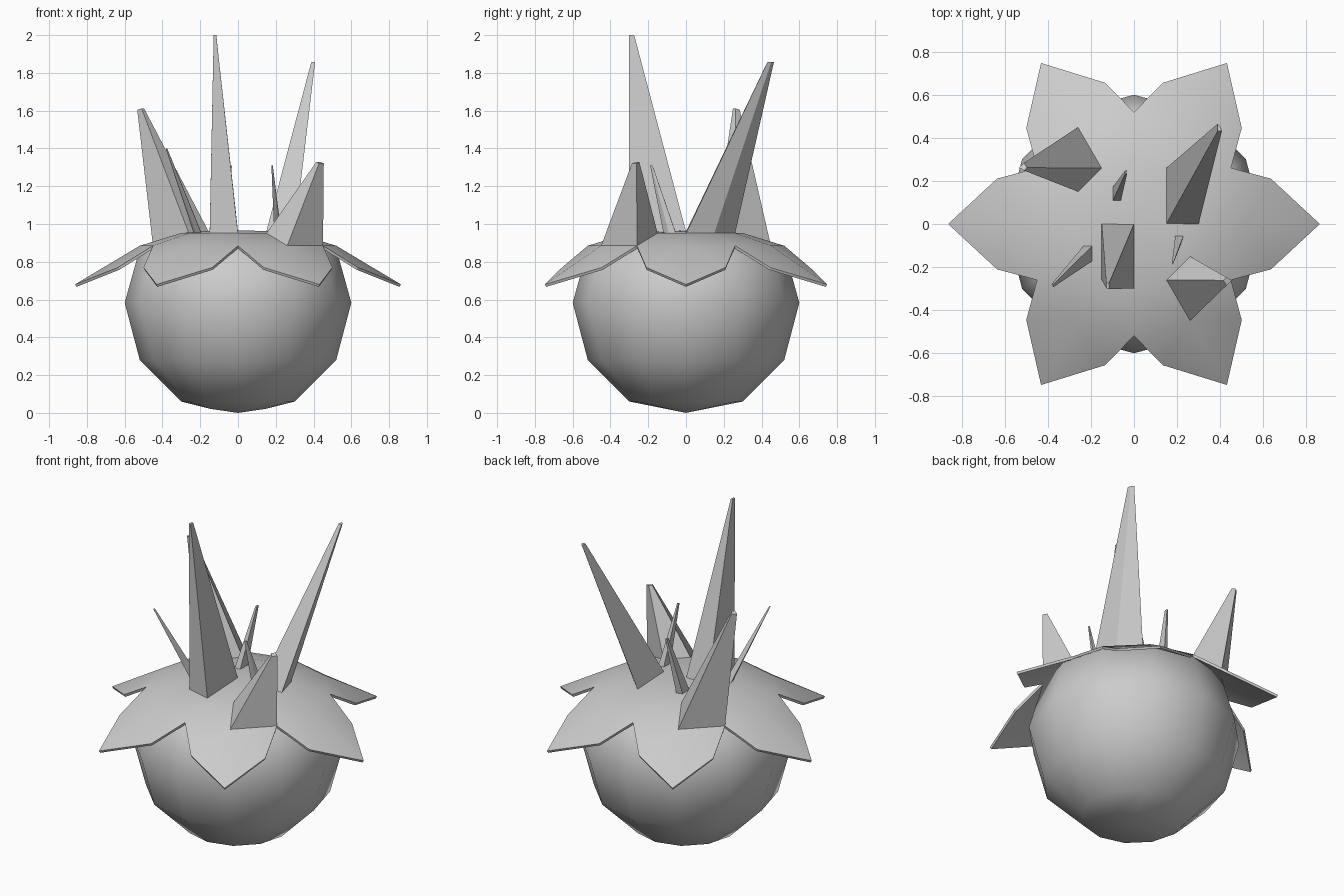
import bpy, bmesh, math
from mathutils import Vector

if "Cube" in bpy.data.objects:
    bpy.data.objects.remove(bpy.data.objects["Cube"])


def polar(r, deg, z):
    a = math.radians(deg)
    return Vector((r * math.cos(a), r * math.sin(a), z))


def finish(bm, name):
    mesh = bpy.data.meshes.new(name)
    bm.to_mesh(mesh)
    bm.free()
    obj = bpy.data.objects.new(name, mesh)
    bpy.context.collection.objects.link(obj)
    return obj


def ring(bm, r, z):
    return [bm.verts.new(polar(r, 30 * i, z)) for i in range(12)]


def bridge(bm, a, b):
    for i in range(12):
        j = (i + 1) % 12
        bm.faces.new((a[i], a[j], b[j], b[i]))


def grid_fill(bm, r, z_mid, z_side):
    # close a 12-sided ring with eight quads
    m, c, p = [bm.verts.new((x, 0, z))
               for x, z in ((-.15, z_side), (0, z_mid), (.15, z_side))]
    for s in (1, -1):
        q = [r[(s * i) % 12] for i in range(7)]
        for f in ((p, q[0], q[1], q[2]), (c, p, q[2], q[3]),
                  (m, c, q[3], q[4]), (m, q[4], q[5], q[6])):
            bm.faces.new(f)


# round body
bm = bmesh.new()
rings = [ring(bm, r, z) for r, z in
         ((.3, .06), (.52, .28), (.6, .583), (.52, .87), (.3, .93))]
for a, b in zip(rings, rings[1:]):
    bridge(bm, a, b)
grid_fill(bm, rings[0], 0, .022)
grid_fill(bm, rings[-1], .94, .938)
bmesh.ops.recalc_face_normals(bm, faces=bm.faces)
for f in bm.faces:
    f.smooth = True
finish(bm, "body")

# leaf cap with six drooping petals
bm = bmesh.new()
inner, outer = ring(bm, .3, .952), ring(bm, .52, .885)
bridge(bm, inner, outer)
grid_fill(bm, inner, .966, .963)
for k in range(6):
    a = 60 * k
    tip = bm.verts.new(polar(.863, a, .68))
    for s in (1, -1):
        shoulder = bm.verts.new(polar(.67, a + s * 18.3, .77))
        bm.faces.new((outer[2 * k], outer[(2 * k + s) % 12], shoulder, tip))
bm.normal_update()
for f in bm.faces:
    if f.normal.z < 0:
        f.normal_flip()
cap = finish(bm, "leaf_cap")
mod = cap.modifiers.new("thickness", "SOLIDIFY")
mod.thickness, mod.offset = .015, -1
bpy.context.view_layer.objects.active = cap
cap.select_set(True)
bpy.ops.object.modifier_apply(modifier=mod.name)
bpy.ops.object.shade_smooth_by_angle(angle=math.radians(20))


# spikes: a quad of the cap drawn out to a small tip
def spike(name, base, tip, taper):
    bm = bmesh.new()
    base = [Vector(p) for p in base]
    mid = sum(base, Vector()) / 4
    tip = Vector(tip)
    low = [bm.verts.new(p) for p in base]
    top = []
    for p in base:
        d = (p - mid) * taper
        top.append(bm.verts.new(tip + d))
    bm.faces.new(low)
    bm.faces.new(top)
    for i in range(4):
        j = (i + 1) % 4
        bm.faces.new((low[i], low[j], top[j], top[i]))
    bmesh.ops.recalc_face_normals(bm, faces=bm.faces)
    finish(bm, name)


def centre_quad(sx, sy):
    return [Vector((0, 0, .96)), Vector((sx * .15, 0, .96)),
            Vector((sx * .15, sy * .26, .95)), Vector((0, sy * .3, .95))]


def corner_quad(sx, sy):
    return [Vector((sx * x, sy * y, z)) for x, y, z in
            ((.15, 0, .96), (.3, 0, .95), (.26, .15, .95), (.15, .26, .95))]


def edge_quad(sx, sy):
    return [Vector((sx * x, sy * y, z)) for x, y, z in
            ((.15, .26, .95), (.26, .15, .95), (.45, .26, .883), (.26, .45, .883))]


def shrink(quad, x, y, s):
    mid = sum(quad, Vector()) / 4
    return [(p - mid) * s + Vector((x, y, .953)) for p in quad]


spike("tall_front_spike", centre_quad(-1, -1), (-.122, -.287, 2.0), .09)
spike("right_back_spike", corner_quad(1, 1), (.397, .445, 1.858), .13)
spike("left_back_spike", edge_quad(-1, 1), (-.513, .264, 1.608), .12)
spike("right_front_spike", edge_quad(1, -1), (.432, -.264, 1.325), .13)
spike("thin_back_spike", shrink(centre_quad(-1, 1), -.08, .142, .25),
      (-.037, .24, 1.31), .25)
spike("thin_right_spike", shrink(corner_quad(1, -1), .208, -.08, .25),
      (.18, -.182, 1.31), .2)
spike("thin_left_spike", shrink(corner_quad(-1, -1), -.212, -.13, .27),
      (-.378, -.285, 1.4), .2)
